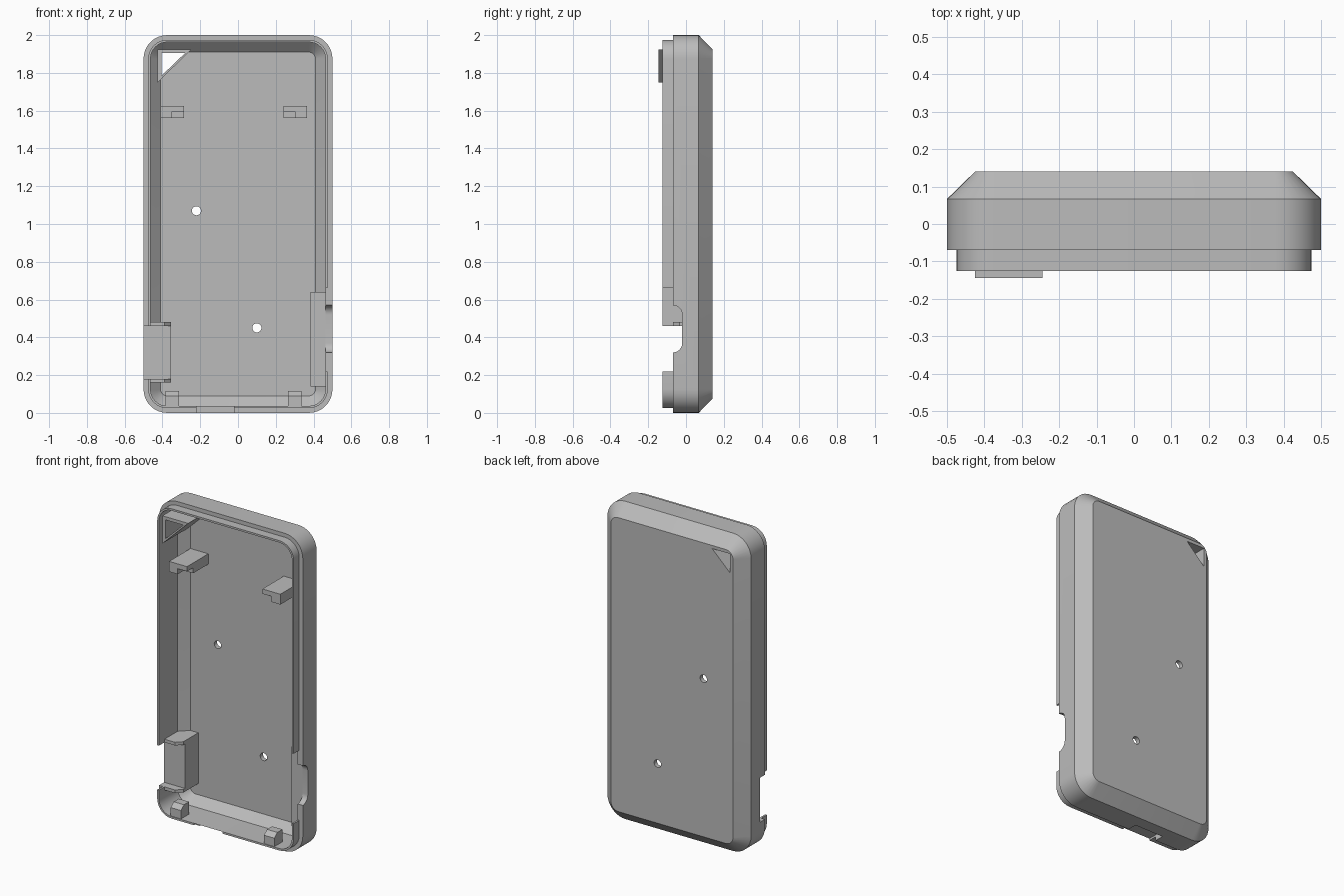
import bpy, bmesh, math
from mathutils import Vector

cube = bpy.data.objects.get("Cube")
if cube:
    bpy.data.objects.remove(cube, do_unlink=True)

grey = bpy.data.materials.new("plain_grey")
grey.use_nodes = True
COLOUR = (0.5, 0.5, 0.5, 1)
grey.diffuse_color = COLOUR
grey.node_tree.nodes["Principled BSDF"].inputs["Base Color"].default_value = COLOUR


def finish(name, bm):
    bmesh.ops.recalc_face_normals(bm, faces=bm.faces)
    mesh = bpy.data.meshes.new(name)
    bm.to_mesh(mesh)
    bm.free()
    mesh.materials.append(grey)
    ob = bpy.data.objects.new(name, mesh)
    bpy.context.collection.objects.link(ob)
    return ob


def prism(name, points, axis, lo, hi):
    """Extrude a 2D outline along one axis (the outline uses the other two, in order)."""
    bm = bmesh.new()
    ends = []
    for level in (lo, hi):
        ring = []
        for p in points:
            co = list(p)
            co.insert("xyz".index(axis), level)
            ring.append(bm.verts.new(co))
        ends.append(ring)
        bm.faces.new(ring)
    n = len(points)
    for i in range(n):
        j = (i + 1) % n
        bm.faces.new((ends[0][i], ends[0][j], ends[1][j], ends[1][i]))
    return finish(name, bm)


def box(name, x, y, z):
    return prism(name, [(x[0], y[0]), (x[1], y[0]), (x[1], y[1]), (x[0], y[1])], "z", *z)


def arc(cx, cz, r, start, end, steps=8):
    return [(cx + r * math.cos(math.radians(start + (end - start) * i / steps)),
             cz + r * math.sin(math.radians(start + (end - start) * i / steps)))
            for i in range(steps + 1)]


def cut(ob, *cutters):
    """Subtract each cutter from the object, then discard the cutter."""
    bpy.context.view_layer.objects.active = ob
    for c in cutters:
        c.hide_render = True
        mod = ob.modifiers.new("cut", "BOOLEAN")
        mod.operation = "DIFFERENCE"
        mod.solver = "EXACT"
        mod.object = c
        bpy.ops.object.modifier_apply(modifier=mod.name)
        bpy.data.objects.remove(c, do_unlink=True)


def rounded_rect(inset):
    r = 0.125 - inset
    pts = []
    for i, (sx, sz) in enumerate([(1, 1), (-1, 1), (-1, -1), (1, -1)]):
        pts += arc(sx * 0.375, 1 + sz * 0.875, r, i * 90, i * 90 + 90)
    return pts


# Shell: (inset, y) rings running from inner floor, over the lip, to the back face
bm = bmesh.new()
profile = [(0.09, 0.112), (0.037, 0.06), (0.037, -0.125), (0.025, -0.125),
           (0.025, -0.07), (0, -0.07), (0, 0.067), (0.075, 0.14)]
rings = [[bm.verts.new((x, y, z)) for x, z in rounded_rect(inset)] for inset, y in profile]
for a, b in zip(rings, rings[1:]):
    for i in range(len(a)):
        j = (i + 1) % len(a)
        bm.faces.new((a[i], a[j], b[j], b[i]))
bm.faces.new(rings[0])
bm.faces.new(rings[-1])
shell = finish("case_shell", bm)

# Strap loop opening, shared by the shell and the triangular tube
TRI_HOLE = [(-0.405, 1.905), (-0.28, 1.905), (-0.405, 1.785)]


def tri_cutter():
    return prism("tri_cutter", TRI_HOLE, "y", -0.3, 0.3)


# Side slot with rounded bottom corners
slot = [(-0.2, 0.57), (-0.07, 0.57)] + arc(-0.07, 0.52, 0.05, 90, 0) \
    + arc(-0.07, 0.37, 0.05, 0, -90) + [(-0.2, 0.32)]

cut(shell,
    tri_cutter(),
    prism("pin_cutter", arc(-0.22, 1.07, 0.024, 0, 345, 23), "y", 0, 0.3),
    prism("pin_cutter", arc(0.10, 0.45, 0.024, 0, 345, 23), "y", 0, 0.3),
    box("right_opening", (-0.6, -0.44), (-0.3, -0.02), (0.18, 0.46)),
    box("left_lip_gap", (0.44, 0.49), (-0.3, -0.069), (0.22, 0.66)),
    prism("left_slot", slot, "x", 0.44, 0.6),
    box("bottom_opening", (-0.22, -0.02), (-0.3, -0.01), (-0.1, 0.037)))

# Triangular tube in the top corner
tube = prism("strap_tube", [(-0.425, 1.925), (-0.245, 1.925), (-0.425, 1.75)], "y", -0.145, 0.12)
cut(tube, tri_cutter())

parts = [shell, tube]

# Ledge and end plates behind the right opening
parts.append(prism("right_ledge", [(-0.47, -0.02), (-0.355, -0.02), (-0.355, 0.116),
                                   (-0.44, 0.116), (-0.47, 0.07)], "z", 0.17, 0.47))
for name, z in (("right_plate_lower", 0.16), ("right_plate_upper", 0.46)):
    parts.append(prism(name, [(-0.47, -0.07), (-0.39, -0.07), (-0.355, -0.035), (-0.355, 0.116),
                              (-0.44, 0.116), (-0.47, 0.07)], "z", z, z + 0.02))

# Ledge inside the left slot
parts.append(prism("left_ledge", [(0.47, -0.018), (0.385, -0.018), (0.385, 0.116),
                                  (0.44, 0.116), (0.47, 0.07)], "z", 0.14, 0.64))

# Upper board hooks, notched under the front inner corner
for name, x0, notch in (("upper_hook_right", -0.41, (-0.35, -0.2)),
                        ("upper_hook_left", 0.24, (0.2, 0.302))):
    hook = box(name, (x0, x0 + 0.125), (-0.1, 0.116), (1.56, 1.625))
    cut(hook, box("hook_notch", notch, (-0.2, -0.04), (1.5, 1.595)))
    parts.append(hook)

# Lower clips with a sloped front top
for name, x0 in (("lower_clip_right", -0.385), ("lower_clip_left", 0.265)):
    parts.append(prism(name, [(-0.12, 0.03), (-0.12, 0.09), (-0.09, 0.115),
                              (-0.04, 0.115), (-0.04, 0.03)], "x", x0, x0 + 0.072))

# Smooth the rounded corners while keeping edges sharp
bpy.ops.object.select_all(action="DESELECT")
for ob in parts:
    ob.select_set(True)
bpy.context.view_layer.objects.active = shell
bpy.ops.object.shade_smooth_by_angle(angle=math.radians(30))
